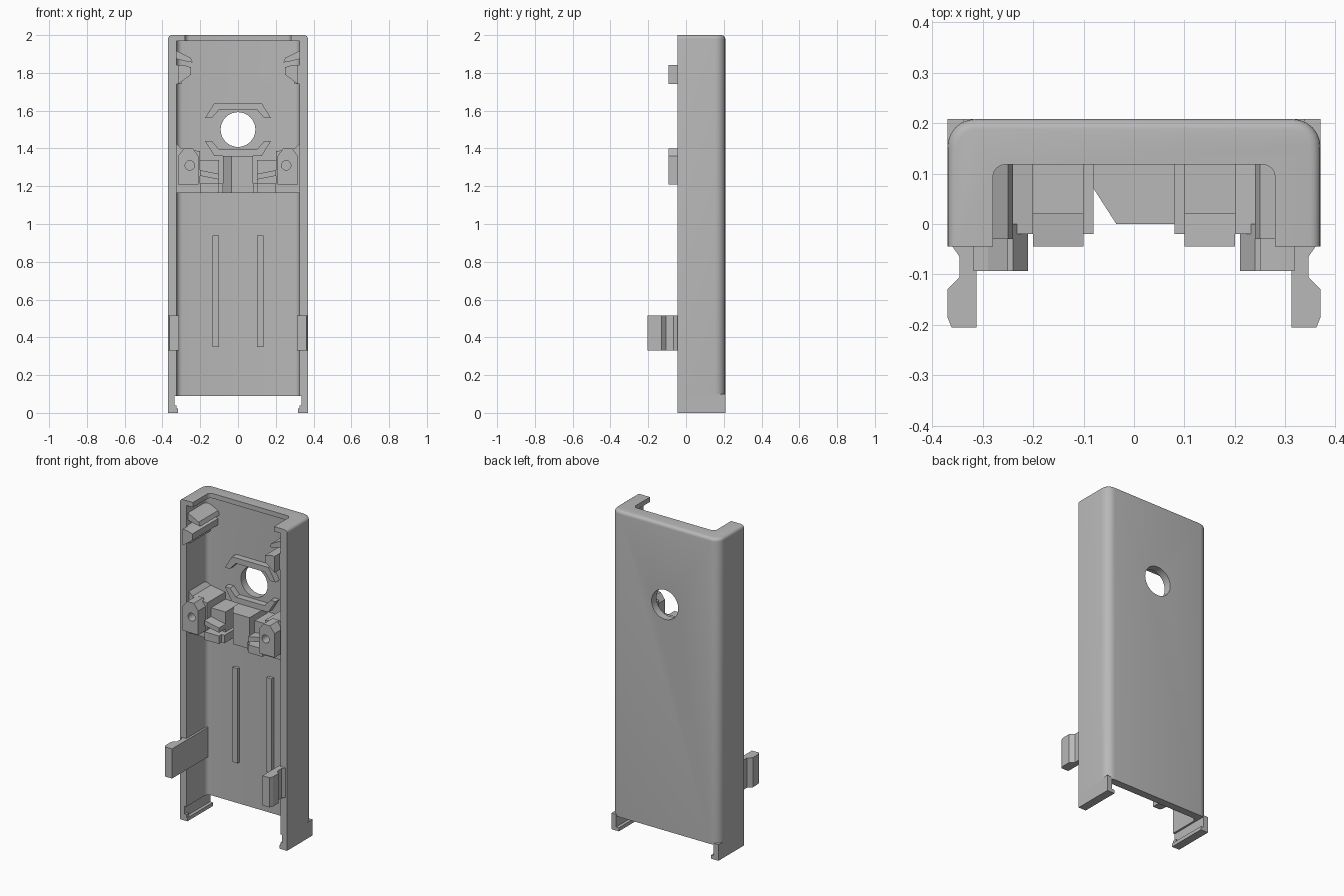
import bpy, bmesh, math
from mathutils import Vector

cube = bpy.data.objects.get("Cube")
if cube:
    bpy.data.objects.remove(cube)

grey = bpy.data.materials.new("light_grey_plastic")
grey.use_nodes = True
grey.diffuse_color = (0.48, 0.48, 0.48, 1)
grey.node_tree.nodes["Principled BSDF"].inputs["Base Color"].default_value = (0.48, 0.48, 0.48, 1)


def finish(bm, name):
    bmesh.ops.recalc_face_normals(bm, faces=bm.faces)
    mesh = bpy.data.meshes.new(name)
    bm.to_mesh(mesh)
    bm.free()
    mesh.materials.append(grey)
    ob = bpy.data.objects.new(name, mesh)
    bpy.context.collection.objects.link(ob)
    return ob


def apply(ob, mod):
    bpy.context.view_layer.objects.active = ob
    bpy.ops.object.modifier_apply(modifier=mod.name)


def mirror(ob):
    apply(ob, ob.modifiers.new("mirror", 'MIRROR'))
    return ob


def prism(name, pts, lo, hi, axis='z', both=False):
    """Extrude a 2D profile: (x, y) along z, or (x, z) along y."""
    place = (lambda a, b, t: (a, b, t)) if axis == 'z' else (lambda a, b, t: (a, t, b))
    bm = bmesh.new()
    face = bm.faces.new([bm.verts.new(place(a, b, lo)) for a, b in pts])
    out = bmesh.ops.extrude_face_region(bm, geom=[face])
    shift = Vector(place(0, 0, hi - lo))
    bmesh.ops.translate(bm, vec=shift, verts=[v for v in out["geom"] if isinstance(v, bmesh.types.BMVert)])
    ob = finish(bm, name)
    return mirror(ob) if both else ob


def box(name, x, y, z, both=False):
    return prism(name, [(x[0], y[0]), (x[1], y[0]), (x[1], y[1]), (x[0], y[1])], *z, both=both)


def round_edges(ob, pick, radius, segments=6):
    bm = bmesh.new()
    bm.from_mesh(ob.data)
    edges = [e for e in bm.edges if pick(e.verts[0].co, e.verts[1].co)]
    bmesh.ops.bevel(bm, geom=edges, offset=radius, segments=segments, profile=0.5, affect='EDGES')
    bm.to_mesh(ob.data)
    bm.free()


def cut(ob, cutter):
    mod = ob.modifiers.new("cut", 'BOOLEAN')
    mod.operation, mod.solver, mod.object = 'DIFFERENCE', 'EXACT', cutter
    apply(ob, mod)
    bpy.data.objects.remove(cutter)


def circle(x, z, r, n=40):
    return [(x + r * math.cos(i * math.tau / n), z + r * math.sin(i * math.tau / n)) for i in range(n)]


def back_vertical(limit):
    return lambda a, b: min(a.y, b.y) > limit and abs(a.z - b.z) > 0.1


FRONT, FLOOR, BACK = -0.045, 0.16, 0.208

# Shell: rounded tray open to the front and bottom
shell = box("shell", (-0.37, 0.37), (FRONT, BACK), (0.09, 2))
round_edges(shell, back_vertical(0.2), 0.055)
round_edges(shell, lambda a, b: min(a.z, b.z) > 1.99 and max(a.y, b.y) > FRONT + 0.01, 0.02, 4)
cavity = box("cavity_cutter", (-0.325, 0.325), (-0.5, FLOOR), (-0.5, 1.97))
round_edges(cavity, back_vertical(0.1), 0.03, 4)
cut(shell, cavity)
notch = box("notch_cutter", (-0.28, 0.28), (-0.5, 0.118), (1.9, 2.2))
round_edges(notch, back_vertical(0.1), 0.025, 4)
cut(shell, notch)
cut(shell, prism("hole_cutter", circle(0, 1.5, 0.092), 0, 0.5, 'y'))

# Bottom feet with an inward lip
box("foot_wall", (0.337, 0.37), (FRONT, BACK), (0, 0.1), True)
box("foot_lip", (0.318, 0.37), (FRONT, BACK), (0, 0.022), True)
box("foot_front_edge", (0.325, 0.34), (FRONT, -0.02), (0.02, 0.04), True)

# Snap clips on the side walls
clip = [(0.312, 0.15), (0.312, -0.205), (0.362, -0.205), (0.37, -0.185), (0.37, -0.13),
        (0.346, -0.105), (0.346, -0.065), (0.36, -0.045), (0.36, 0.15)]
prism("snap_clip", clip, 0.33, 0.515, both=True)

# Long ribs on the floor
box("floor_rib", (0.1, 0.135), (0.14, FLOOR + 0.01), (0.35, 0.94), True)

# Ridges above and below the hole
for name, s in (("upper_ridge", 1), ("lower_ridge", -1)):
    arc = [(-0.175, 0.06), (-0.125, 0.14), (0.125, 0.14), (0.175, 0.06),
           (0.14, 0.06), (0.1, 0.105), (-0.1, 0.105), (-0.14, 0.06)]
    prism(name, [(x, 1.5 + s * z) for x, z in arc], 0.12, FLOOR + 0.01, 'y')

# Cross shelf and centre block
prism("centre_block", [(-0.08, 0.17), (-0.08, 0.07), (-0.035, 0), (0.08, 0), (0.08, 0.17)], 1.165, 1.36)
box("side_shelf", (0.08, 0.33), (-0.02, 0.17), (1.165, 1.215), True)

# Blocks and slanted bars beside the centre
box("inner_block", (0.1, 0.2), (0.02, 0.17), (1.21, 1.34), True)
prism("slanted_bar", [(0.1, 1.235), (0.2, 1.255), (0.2, 1.285), (0.1, 1.265)], FRONT, 0.03, 'y', True)
box("bar_support", (0.1, 0.2), (FRONT, 0.03), (1.165, 1.215), True)

# Corner ledges with sloping tops
prism("corner_ledge", [(0.2, 1.2), (0.33, 1.2), (0.33, 1.43), (0.3, 1.4), (0.2, 1.385)], -0.02, 0.17, 'y', True)

# Screw posts
post = prism("screw_post", [(0.21, 1.21), (0.318, 1.21), (0.318, 1.36), (0.285, 1.4), (0.24, 1.4), (0.21, 1.36)],
             -0.093, 0.0, 'y')
cut(post, prism("screw_cutter", circle(0.255, 1.31, 0.025, 24), -0.2, -0.03, 'y'))
mirror(post)

# Upper hooks along the side walls
prism("upper_hook", [(0.33, 1.92), (0.3, 1.905), (0.25, 1.88), (0.24, 1.855), (0.28, 1.862), (0.33, 1.875)],
      -0.03, 0.17, 'y', True)
prism("lower_hook", [(0.318, 1.842), (0.29, 1.842), (0.25, 1.83), (0.25, 1.79), (0.318, 1.74)],
      -0.093, 0.17, 'y', True)
box("hook_web", (0.3, 0.33), (FRONT, 0.17), (1.74, 1.842), True)

# Smooth shading with sharp edges kept
for ob in (shell, post):
    bpy.ops.object.select_all(action='DESELECT')
    ob.select_set(True)
    bpy.context.view_layer.objects.active = ob
    bpy.ops.object.shade_smooth_by_angle(angle=math.radians(32))
